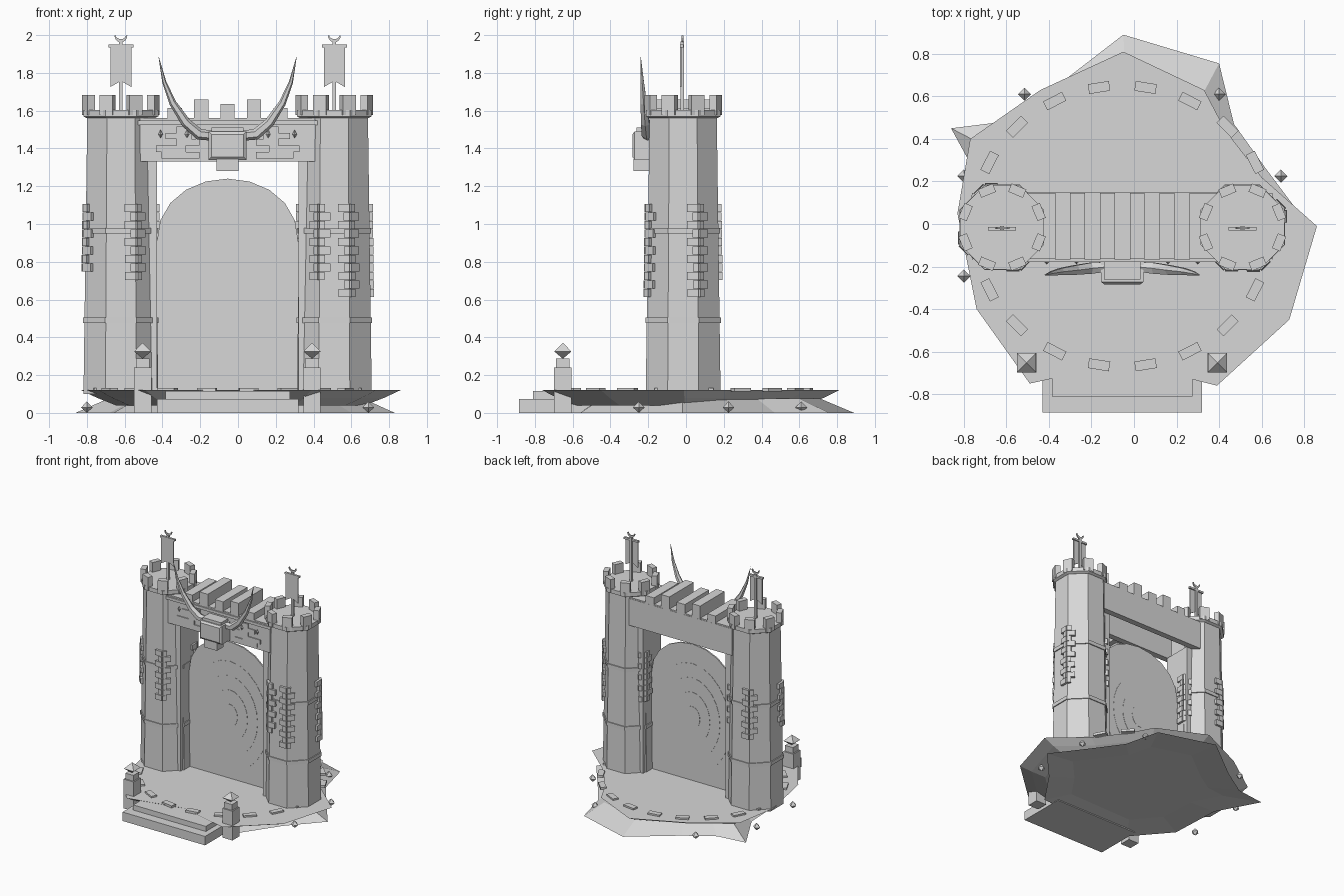
import bpy, bmesh, math
from mathutils import Vector, Matrix

if "Cube" in bpy.data.objects:
    bpy.data.objects.remove(bpy.data.objects["Cube"])

stone = bpy.data.materials.new("pale_grey_stone")
stone.use_nodes = True
GREY = (0.68, 0.68, 0.68, 1)
stone.diffuse_color = GREY
stone.node_tree.nodes["Principled BSDF"].inputs["Base Color"].default_value = GREY

CX, CY = -0.055, -0.015      # gate centre
SPAN = 0.565                 # gate centre to tower centre
DECK = 0.12


def finish(name, bm):
    bmesh.ops.recalc_face_normals(bm, faces=bm.faces)
    mesh = bpy.data.meshes.new(name)
    bm.to_mesh(mesh)
    bm.free()
    mesh.materials.append(stone)
    ob = bpy.data.objects.new(name, mesh)
    bpy.context.collection.objects.link(ob)
    return ob


def add_box(bm, center, size, turn=0.0):
    m = Matrix.Translation(center) @ Matrix.Rotation(turn, 4, 'Z') @ Matrix.Diagonal((*size, 1))
    bmesh.ops.create_cube(bm, size=1, matrix=m)


def box(name, x, y, z):
    bm = bmesh.new()
    add_box(bm, [(a + b) / 2 for a, b in (x, y, z)], [b - a for a, b in (x, y, z)])
    return finish(name, bm)


def loft(bm, rings):
    """Join closed rings of points and cap both ends."""
    loops = [[bm.verts.new(p) for p in ring] for ring in rings]
    n = len(loops[0])
    for a, b in zip(loops, loops[1:]):
        for i in range(n):
            bm.faces.new((a[i], a[(i + 1) % n], b[(i + 1) % n], b[i]))
    bm.faces.new(loops[0][::-1])
    bm.faces.new(loops[-1])


def octagon(x, y, z, apothem):
    r = apothem / math.cos(math.pi / 8)
    return [(x + r * math.cos((i + .5) * math.pi / 4), y + r * math.sin((i + .5) * math.pi / 4), z)
            for i in range(8)]


def plate(name, outline, y, depth):
    """Upright plate from an x, z outline."""
    bm = bmesh.new()
    loft(bm, [[(px, y + s * depth / 2, pz) for px, pz in outline] for s in (-1, 1)])
    return finish(name, bm)


def crystal(name, x, y, z, r, h, turn=0.0):
    bm = bmesh.new()
    for sign, length in ((1, h * .55), (-1, h * .45)):
        m = Matrix.Translation((x, y, z + sign * length / 2)) @ Matrix.Rotation(turn, 4, 'Z')
        bmesh.ops.create_cone(bm, segments=4, radius1=r if sign > 0 else 0,
                              radius2=0 if sign > 0 else r, depth=length, matrix=m)
    bmesh.ops.remove_doubles(bm, verts=bm.verts, dist=1e-4)
    return finish(name, bm)


def slab(name, outline, levels):
    """Rock slab from one outline repeated at (height, scale) levels."""
    bm = bmesh.new()
    loft(bm, [[(x * s, y * s, z) for x, y in outline] for z, s in levels])
    return finish(name, bm)


# Ground: flared deck over a jagged rock
deck = [(-.05, .81), (.33, .63), (.43, .44), (.6, .22), (.86, -.01), (.73, -.45), (.39, -.76),
        (-.04, -.65), (-.49, -.75), (-.74, -.40), (-.83, .05), (-.77, .40), (-.44, .63)]
slab("deck", deck, [(0.04, .78), (0.08, .9), (DECK, 1)])
rock = [(-.05, .89), (.40, .755), (.47, .47), (.62, .26), (.83, -.02), (.6, -.27), (.4, -.56),
        (-.42, -.58), (-.66, -.3), (-.68, .12), (-.86, .45), (-.62, .48), (-.4, .62)]
slab("rock_base", rock, [(0.02, .7), (0, 1), (0.075, .8)])

# Ring of paving stones
bm = bmesh.new()
for i in range(20):
    a = math.radians(9 + 18 * i)
    add_box(bm, (CX + .7 * math.sin(a), -.01 + .66 * math.cos(a), DECK + .003), (.1, .046, .02), -a)
finish("paving_stones", bm)

# Entrance steps
box("lower_step", (-.43, .32), (-.885, -.5), (0, .073))
box("upper_step", (-.385, .275), (-.81, -.5), (0, .115))

# Front pillars with crystals
for side, x in (("right", -.505), ("left", .392)):
    y = -.652
    box(side + "_pillar", (x - .046, x + .046), (y - .046, y + .046), (0, .24))
    box(side + "_pillar_cap", (x - .036, x + .036), (y - .036, y + .036), (.24, .288))
    crystal(side + "_pillar_crystal", x, y, .325, .064, .085, math.pi / 4)

# Loose crystals around the rock
for x, y in ((-.515, .61), (.40, .61), (.69, .225), (.69, -.25), (-.80, -.245), (-.80, .225)):
    crystal("ground_crystal", x, y, .028, .031, .06)


def tower(side, cx, quoins):
    bm = bmesh.new()
    loft(bm, [octagon(cx, CY, DECK - .02, .198), octagon(cx, CY, 1.57, .178)])
    finish(side + "_tower_shaft", bm)
    for z in (.49, .965):
        bm = bmesh.new()
        r = .206 - .012 * z
        loft(bm, [octagon(cx, CY, z - .015, r), octagon(cx, CY, z + .015, r)])
        finish(side + "_tower_band", bm)
    bm = bmesh.new()
    loft(bm, [octagon(cx, CY, z, r) for z, r in ((1.56, .18), (1.57, .198), (1.603, .198))])
    finish(side + "_tower_cap", bm)
    # Merlons stand on the eight corners
    bm = bmesh.new()
    for i in range(8):
        a = (i + .5) * math.pi / 4
        add_box(bm, (cx + .186 * math.cos(a), CY + .186 * math.sin(a), 1.63), (.042, .075, .105), a)
    finish(side + "_tower_merlons", bm)
    # Corner bricks wrap both faces, long and short in turn
    bm = bmesh.new()
    for angle, low in quoins:
        for k in range(round((1.1 - low) / .045)):
            z = 1.085 - k * .045
            r = .206 - .0137 * z
            for s in (-1, 1):
                a = math.radians(angle + s * 22.5)
                length = .06 if (k % 2) == (s > 0) else .03
                t = -s * (r * math.tan(math.pi / 8) - length / 2)
                add_box(bm, (cx + r * math.cos(a) - t * math.sin(a),
                             CY + r * math.sin(a) + t * math.cos(a), z), (.025, length, .042), a)
    finish(side + "_tower_quoins", bm)
    # Banner: pole, crossbar, forked cloth, crescent
    by = CY - .004
    box(side + "_banner_pole", (cx - .009, cx + .009), (by - .009, by + .009), (1.59, 1.965))
    box(side + "_banner_bar", (cx - .066, cx + .066), (by - .012, by + .006), (1.935, 1.95))
    cloth = [(-.056, 1.94), (-.056, 1.725), (0, 1.757), (.056, 1.725), (.056, 1.94)]
    plate(side + "_banner_cloth", [(cx + x, z) for x, z in cloth], by - .008, .008)
    arc = [math.pi * (1 + i / 8) for i in range(9)]
    moon = [(cx + .034 * math.cos(a), 1.998 + .036 * math.sin(a)) for a in arc]
    moon += [(cx + .027 * math.cos(a), 1.999 + .02 * math.sin(a)) for a in arc[::-1]]
    plate(side + "_banner_crescent", moon, by, .01)


tower("right", CX - SPAN, ((202.5, .73), (292.5, .69), (22.5, .69), (112.5, .69)))
tower("left", CX + SPAN, ((247.5, .69), (292.5, .6), (22.5, .6), (157.5, .69)))

# Bridge between the towers: two walls carrying a walkway
box("lintel_front", (CX - .465, CX + .468), (-.168, -.12), (1.33, 1.55))
box("lintel_back", (CX - .465, CX + .468), (.1, .148), (1.33, 1.55))
box("walkway", (CX - .465, CX + .468), (-.165, .145), (1.5, 1.56))
box("lintel_rail", (CX - .475, CX + .48), (-.178, -.1), (1.525, 1.548))
bm = bmesh.new()
for k in range(5):
    top = (1.615, 1.66, 1.635)[min(k, 4 - k)]
    add_box(bm, (CX + (k - 2) * .14, -.01, (top + 1.55) / 2), (.075, .315, top - 1.55))
finish("bridge_merlons", bm)

# Masonry patches and studs on the lintel face
bm = bmesh.new()
for s in (-1, 1):
    for k, (x, w) in enumerate(((.22, .1), (.26, .14), (.21, .12), (.3, .16), (.25, .2))):
        add_box(bm, (CX + s * x, -.168, 1.5 - k * .034), (w, .016, .034))
finish("lintel_bricks", bm)
for s in (-1, 1):
    for x in (.215, .355, .495):
        crystal("lintel_stud", CX + s * x, -.178, 1.475, .012, .045)

# Door jambs
for s, side in ((-1, "right"), (1, "left")):
    box(side + "_jamb", sorted((CX + s * .375, CX + s * .425)), (-.13, .1), (DECK - .01, 1.335))

# Arched portal with shallow ripples
arch = [(CX + .375 * math.cos(a), .9 + .34 * math.sin(a) ** .9)
        for a in [math.pi * i / 10 for i in range(1, 10)]]
plate("portal", [(CX + .375, DECK - .01), (CX + .375, .9)] + arch
      + [(CX - .375, .9), (CX - .375, DECK - .01)], CY, .012)
for k, r in enumerate((.34, .25, .16, .07)):
    ripple = [(CX + r * math.cos(a), .64 + 1.3 * r * math.sin(a))
              for a in [math.tau * i / 24 for i in range(24)]]
    plate("portal_ripple", ripple, CY, .016 + .004 * k)

# Horned head above the gate
bm = bmesh.new()
loft(bm, [[(CX + sx * w, y, z) for sx, z in ((-1, lo), (1, lo), (1, hi), (-1, hi))]
          for y, w, lo, hi in ((-.16, .1, 1.34, 1.49), (-.272, .1, 1.34, 1.49),
                               (-.284, .085, 1.355, 1.475))])
finish("head", bm)
box("head_brow", (CX - .085, CX + .085), (-.262, -.17), (1.475, 1.512))
box("head_jaw", (CX - .058, CX + .058), (-.277, -.195), (1.28, 1.345))

path = [(.06, 1.465, .026), (.15, 1.475, .03), (.22, 1.535, .026), (.29, 1.64, .019),
        (.335, 1.75, .011), (.365, 1.885, .001)]
for s, side in ((-1, "right"), (1, "left")):
    bm = bmesh.new()
    rings = []
    for i, (x, z, r) in enumerate(path):
        a, b = path[max(i - 1, 0)], path[min(i + 1, len(path) - 1)]
        across = Vector((-(b[1] - a[1]), 0, b[0] - a[0])).normalized()
        middle = Vector((x, -.2 - .008 * i, z))
        ring = [middle + across * (r * math.cos(t)) + Vector((0, r * math.sin(t), 0))
                for t in [math.pi * k / 3 for k in range(6)]]
        rings.append([(CX + s * p.x, p.y, p.z) for p in ring])
    loft(bm, rings)
    finish(side + "_horn", bm)
